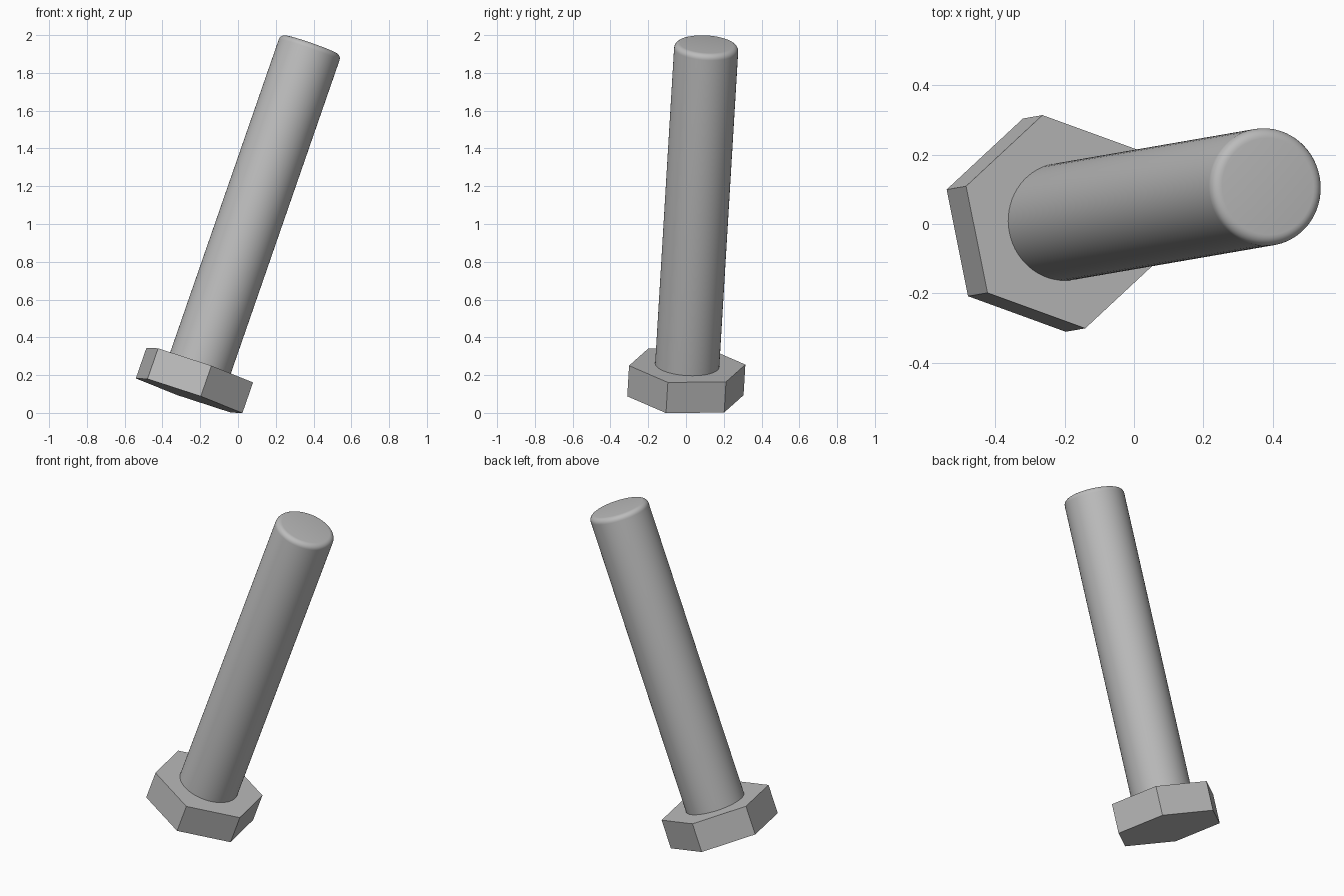
import bpy, bmesh, math
from mathutils import Matrix, Vector

cube = bpy.data.objects.get("Cube")
if cube:
    bpy.data.objects.remove(cube, do_unlink=True)

HEAD_RADIUS, HEAD_HEIGHT = 0.314, 0.172
SHAFT_RADIUS, SHAFT_LENGTH, ROUNDING = 0.17, 1.80, 0.03
EMBED = 0.05

steel = bpy.data.materials.new("grey_steel")
steel.use_nodes = True
GREY = (0.5, 0.5, 0.5, 1.0)
steel.diffuse_color = GREY
steel.node_tree.nodes["Principled BSDF"].inputs["Base Color"].default_value = GREY

# Leaning frame: z runs along the bolt, x points at a corner of the head,
# and the origin is the centre of the head's upper face
axis = Vector((0.347, 0.060, 1.0)).normalized()
corner = Vector((-0.0625, 0.3065, 0.0))
corner = (corner - axis * corner.dot(axis)).normalized()
frame = Matrix((corner, axis.cross(corner), axis)).transposed().to_4x4()
frame.translation = (-0.2025, 0.0065, 0.253)


def prism(name, sides, radius, bottom, top, rounding=0.0):
    """Upright prism or cylinder placed in the leaning frame."""
    bm = bmesh.new()
    bmesh.ops.create_cone(bm, cap_ends=True, segments=sides,
                          radius1=radius, radius2=radius, depth=top - bottom)
    # Put the first corner exactly on the local x axis
    start = min(bm.verts, key=lambda v: abs(math.atan2(v.co.y, v.co.x))).co
    turn = -math.atan2(start.y, start.x)
    bmesh.ops.rotate(bm, verts=bm.verts, matrix=Matrix.Rotation(turn, 3, "Z"))
    bmesh.ops.translate(bm, verts=bm.verts, vec=(0, 0, (top + bottom) / 2))
    if rounding:
        rim = [e for e in bm.edges if all(v.co.z > top - 1e-4 for v in e.verts)]
        bmesh.ops.bevel(bm, geom=rim, offset=rounding, segments=6,
                        profile=0.5, affect="EDGES")
    bmesh.ops.transform(bm, matrix=frame, verts=bm.verts)
    mesh = bpy.data.meshes.new(name)
    bm.to_mesh(mesh)
    bm.free()
    mesh.materials.append(steel)
    obj = bpy.data.objects.new(name, mesh)
    bpy.context.collection.objects.link(obj)
    return obj


# Six-sided head
prism("hex_head", 6, HEAD_RADIUS, -HEAD_HEIGHT, 0)

# Plain shaft with a rounded tip
shaft = prism("shaft", 64, SHAFT_RADIUS, -EMBED, SHAFT_LENGTH, ROUNDING)
bpy.ops.object.select_all(action="DESELECT")
shaft.select_set(True)
bpy.context.view_layer.objects.active = shaft
bpy.ops.object.shade_smooth_by_angle(angle=math.radians(30))
